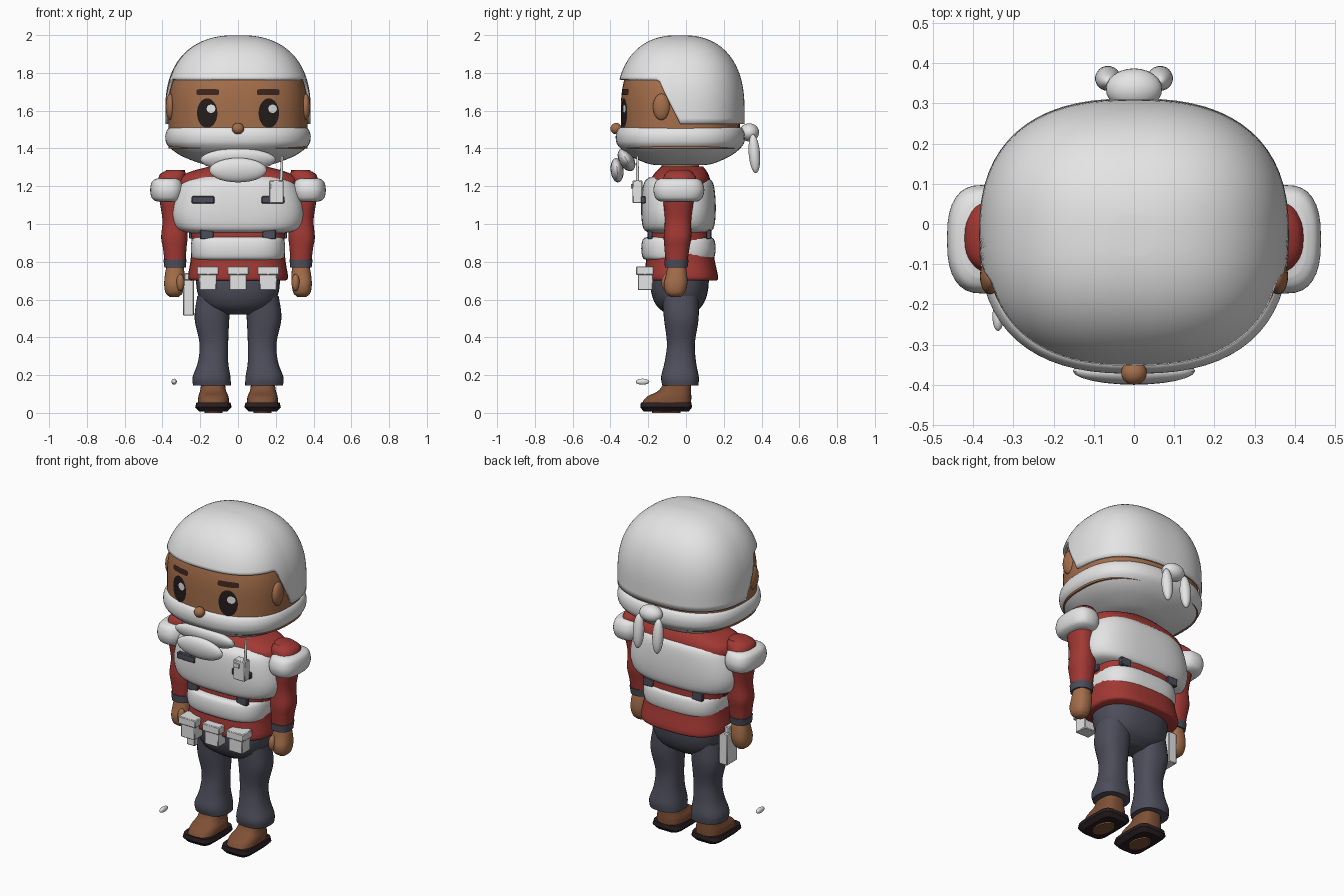
import bpy, bmesh, math
from mathutils import Vector

if "Cube" in bpy.data.objects:
    bpy.data.objects.remove(bpy.data.objects["Cube"])


def material(name, r, g, b):
    m = bpy.data.materials.new(name)
    m.use_nodes = True
    m.diffuse_color = (r, g, b, 1)
    m.node_tree.nodes["Principled BSDF"].inputs["Base Color"].default_value = (r, g, b, 1)
    return m


WHITE = material("soft white", .78, .78, .78)
SKIN = material("skin brown", .37, .155, .068)
RED = material("shirt red", .36, .04, .034)
SLATE = material("slate cloth", .075, .075, .105)
SHOE = material("shoe brown", .21, .08, .036)
SOLE = material("sole black", .022, .013, .015)
EYE = material("eye black", .018, .012, .011)
BROW = material("brow brown", .045, .018, .013)


def finish(name, bm, mat, angle=40):
    me = bpy.data.meshes.new(name)
    bm.to_mesh(me)
    bm.free()
    ob = bpy.data.objects.new(name, me)
    bpy.context.collection.objects.link(ob)
    me.materials.append(mat)
    bpy.ops.object.select_all(action='DESELECT')
    ob.select_set(True)
    bpy.context.view_layer.objects.active = ob
    bpy.ops.object.shade_smooth_by_angle(angle=math.radians(angle))
    return ob


def squircle(a, rx, ry, n):
    c, s = math.cos(a), math.sin(a)
    return (math.copysign(abs(c) ** (2 / n) * rx, c), math.copysign(abs(s) ** (2 / n) * ry, s))


def skin_rings(name, rings, mat, caps=True):
    """Join equal rings of points, listed bottom to top."""
    bm = bmesh.new()
    rows = [[bm.verts.new(p) for p in ring] for ring in rings]
    k = len(rows[0])
    for lo, hi in zip(rows, rows[1:]):
        for j in range(k):
            bm.faces.new((lo[j], lo[(j + 1) % k], hi[(j + 1) % k], hi[j]))
    if caps:
        bm.faces.new(rows[0][::-1])
        bm.faces.new(rows[-1])
    return finish(name, bm, mat)


def loft(name, rows, mat, n=2.4, seg=32, steps=4):
    """Smooth body through rows of (z, cx, cy, rx, ry)."""
    pts = [Vector(r) for r in rows]
    path = []
    for i in range(len(pts) - 1):
        p0, p1, p2, p3 = pts[max(i - 1, 0)], pts[i], pts[i + 1], pts[min(i + 2, len(pts) - 1)]
        for t in (q / steps for q in range(steps)):
            path.append(p1 + (p2 - p0) * t / 2 + (p0 * 2 - p1 * 5 + p2 * 4 - p3) * t * t / 2
                        + (p1 * 3 - p0 - p2 * 3 + p3) * t ** 3 / 2)
    path.append(pts[-1])
    rings = []
    for z, cx, cy, rx, ry in path:
        flat = [squircle(math.tau * j / seg, rx, ry, n) for j in range(seg)]
        rings.append([(cx + x, cy + y, z) for x, y in flat])
    return skin_rings(name, rings, mat)


def ellipsoid(name, loc, radii, mat, tilt=0):
    bm = bmesh.new()
    bmesh.ops.create_uvsphere(bm, u_segments=24, v_segments=14, radius=1)
    bmesh.ops.scale(bm, vec=radii, verts=bm.verts)
    ob = finish(name, bm, mat)
    ob.location = loc
    ob.rotation_euler.x = tilt
    return ob


def box(name, loc, size, mat, bevel=.004):
    bm = bmesh.new()
    bmesh.ops.create_cube(bm, size=1)
    bmesh.ops.scale(bm, vec=size, verts=bm.verts)
    ob = finish(name, bm, mat, 30)
    ob.location = loc
    mod = ob.modifiers.new("Bevel", 'BEVEL')
    mod.width = bevel
    return ob


# Head
HEAD_Y, HEAD_Z, N = -.03, 1.6, 2.5


def dome(z, height):
    u = max(0, (z - HEAD_Z) / height)
    return max(0, 1 - u ** 2.4) ** (1 / 2.4)


head_rows = [(1.4 + .05 * i, 0, HEAD_Y) for i in range(11)]
loft("head", [(z, x, y, .368 * dome(z, .38), .315 * dome(z, .38)) for z, x, y in head_rows],
     SKIN, N, 64, 2)
loft("neck", [(1.22, 0, -.03, .12, .1), (1.34, 0, -.03, .12, .1)], SKIN)
ellipsoid("nose", (0, -.37, 1.505), (.032, .03, .03), SKIN)


def hairline(y):
    t = min(1, max(0, (y + .15) / .12))
    return 1.765 + (1.53 - 1.765) * t


# Cap with a stepped lower edge that opens around the face
cap_rings = []
for i in range(25):
    ring = []
    for j in range(96):
        x, y = squircle(math.tau * j / 96, .385, .34, N)
        low = hairline(y + HEAD_Y)
        z = low + (1.9985 - low) * math.sin(i / 24 * math.pi / 2)
        f = dome(z, .4)
        ring.append((x * f, HEAD_Y + y * f, z))
    cap_rings.append(ring)
cap = skin_rings("cap", cap_rings, WHITE, caps=False)
bm = bmesh.new()
bm.from_mesh(cap.data)
bmesh.ops.holes_fill(bm, edges=[e for e in bm.edges if e.is_boundary and e.verts[0].co.z > 1.95])
bm.to_mesh(cap.data)
bm.free()
shell = cap.modifiers.new("Solidify", 'SOLIDIFY')
shell.thickness = .014


# Face details laid on the head surface
def decal(name, cx, cz, rx, rz, mat, n=2, lift=.003):
    bm = bmesh.new()
    rows = []
    for k in range(1, 5):
        row = []
        for j in range(32):
            dx, dz = squircle(math.tau * j / 32, rx * k / 4, rz * k / 4, n)
            x, z = cx + dx, cz + dz
            f = dome(z, .38)
            y = HEAD_Y - .315 * f * (1 - (abs(x) / (.368 * f)) ** N) ** (1 / N) - lift
            row.append(bm.verts.new((x, y, z)))
        rows.append(row)
    bm.faces.new(rows[0])
    for a, b in zip(rows, rows[1:]):
        for j in range(32):
            m = (j + 1) % 32
            bm.faces.new((a[j], b[j], b[m], a[m]))
    finish(name, bm, mat)


for side, s in (("left", 1), ("right", -1)):
    decal(side + "_eye", s * .163, 1.587, .054, .078, EYE)
    decal(side + "_eye_glint", s * .163 + .02, 1.61, .023, .022, WHITE, 2, .006)
    decal(side + "_eyebrow", s * .16, 1.698, .06, .016, BROW, 6)
    ellipsoid(side + "_ear", (s * .358, -.13, 1.62), (.025, .045, .07), SKIN)

# Scarf around the lower head, with drape and rear knot
scarf = [(1.312, .4), (1.325, .55), (1.365, .8), (1.415, .965), (1.455, 1), (1.49, .985),
         (1.51, .94), (1.508, .85)]
loft("scarf", [(z, 0, HEAD_Y, .385 * f, .342 * f) for z, f in scarf], WHITE, N, 64)
ellipsoid("scarf_fold", (0, -.315, 1.34), (.2, .04, .065), WHITE, .5)
ellipsoid("scarf_drape", (0, -.365, 1.285), (.152, .034, .065), WHITE, .1)
ellipsoid("scarf_knot", (0, .335, 1.485), (.07, .052, .048), WHITE)
for side, s in (("left", 1), ("right", -1)):
    ellipsoid(side + "_scarf_tail", (s * .065, .362, 1.372), (.032, .03, .103), WHITE, .08)

# Torso
loft("shirt", [(.7, 0, -.025, .25, .185), (.72, 0, -.025, .265, .195), (.82, 0, -.03, .25, .18),
               (.95, 0, -.03, .25, .165), (1.1, 0, -.03, .29, .165), (1.22, 0, -.03, .32, .16),
               (1.27, 0, -.025, .27, .14), (1.305, 0, -.02, .15, .11)], RED, 2.8)
loft("padded_vest", [(.953, 0, -.04, .25, .15), (.975, 0, -.04, .325, .185), (1.05, 0, -.04, .352, .197),
                     (1.15, 0, -.04, .335, .195), (1.22, 0, -.04, .3, .182), (1.25, 0, -.04, .24, .15)],
     WHITE, 2.8, 48)
loft("waist_pad", [(.808, 0, -.04, .22, .16), (.82, 0, -.04, .243, .188), (.87, 0, -.04, .25, .197),
                   (.92, 0, -.04, .243, .188), (.932, 0, -.04, .22, .16)], WHITE, 3, 48)
for s in (1, -1):
    for y in (-.19, .12):
        box("vest_strap", (s * .165, y, .945), (.07, .025, .05), SLATE)
    box("side_strap", (s * .25, -.03, .945), (.02, .06, .045), SLATE)
    box("chest_clip", (s * .185, -.226, 1.128), (.12, .025, .038), SLATE)

# Belt pouches
for x in (-.16, 0, .16):
    box("pouch", (x, -.215, .705), (.092, .08, .11), WHITE)
    box("pouch_lid", (x, -.218, .753), (.115, .092, .045), WHITE)

# Radio and holster
box("radio", (.203, -.257, 1.17), (.076, .052, .12), WHITE)
box("radio_button", (.19, -.286, 1.2), (.035, .008, .025), WHITE, .001)
loft("radio_antenna", [(1.22, .228, -.257, .009, .009), (1.36, .234, -.257, .006, .006)], WHITE, 2, 10)
box("holster", (-.262, -.03, .61), (.056, .1, .19), WHITE)
box("holster_grip", (-.262, -.03, .715), (.045, .06, .05), WHITE)

# Loose pill beside the feet
pill = ellipsoid("loose_pill", (-.338, -.23, .165), (.014, .036, .016), WHITE)

# Trousers
loft("hips", [(.52, 0, -.035, .08, .06), (.56, 0, -.035, .17, .115), (.62, 0, -.035, .21, .145),
              (.7, 0, -.035, .222, .156), (.77, 0, -.035, .215, .15)], SLATE)

for side, s in (("left", 1), ("right", -1)):
    # Leg and shoe
    loft(side + "_leg", [(.145, s * .138, -.03, .1, .095), (.19, s * .14, -.032, .1, .1),
                         (.27, s * .132, -.03, .08, .083), (.37, s * .128, -.027, .076, .074),
                         (.5, s * .138, -.025, .092, .092), (.62, s * .125, -.03, .09, .095)], SLATE)
    loft(side + "_shoe", [(.045, s * .13, -.105, .083, .132), (.085, s * .13, -.09, .08, .118),
                          (.12, s * .132, -.058, .068, .085), (.18, s * .132, -.04, .06, .068)], SHOE, 2.8)
    loft(side + "_sole", [(.008, s * .13, -.105, .075, .12), (.03, s * .13, -.105, .097, .137),
                          (.055, s * .13, -.105, .09, .134)], SOLE, 5, 32, 1)
    loft(side + "_sole_patch", [(0, s * .13, -.105, .048, .075), (.009, s * .13, -.105, .048, .075)], SHOE, 2)

    # Arm
    loft(side + "_sleeve", [(.8, s * .333, -.05, .056, .058), (.87, s * .335, -.048, .062, .066),
                            (.93, s * .337, -.045, .07, .073), (1.02, s * .335, -.042, .065, .07),
                            (1.12, s * .345, -.04, .07, .08), (1.2, s * .35, -.035, .075, .085),
                            (1.26, s * .345, -.035, .07, .08), (1.285, s * .33, -.035, .045, .05)], RED)
    loft(side + "_cuff", [(.77, s * .333, -.052, .057, .06), (.812, s * .334, -.05, .061, .064)], SLATE, 2.4, 32, 1)
    loft(side + "_hand", [(.613, s * .338, -.055, .022, .025), (.635, s * .338, -.057, .045, .05),
                          (.68, s * .338, -.055, .053, .062), (.73, s * .335, -.05, .052, .056),
                          (.78, s * .333, -.05, .045, .048)], SKIN)
    ellipsoid(side + "_thumb", (s * .305, -.105, .69), (.022, .025, .045), SKIN)
    # Shoulder roll with the red sleeve head above it
    loft(side + "_shoulder_pad", [(1.118, s * .372, -.038, .055, .095), (1.135, s * .375, -.038, .08, .122),
                                  (1.18, s * .375, -.038, .09, .135), (1.225, s * .375, -.038, .08, .122),
                                  (1.242, s * .372, -.038, .055, .095)], WHITE, 2.6)
    loft(side + "_shoulder_cap", [(1.2, s * .36, -.033, .065, .09), (1.25, s * .355, -.033, .06, .085),
                                  (1.285, s * .33, -.033, .05, .055)], RED)
